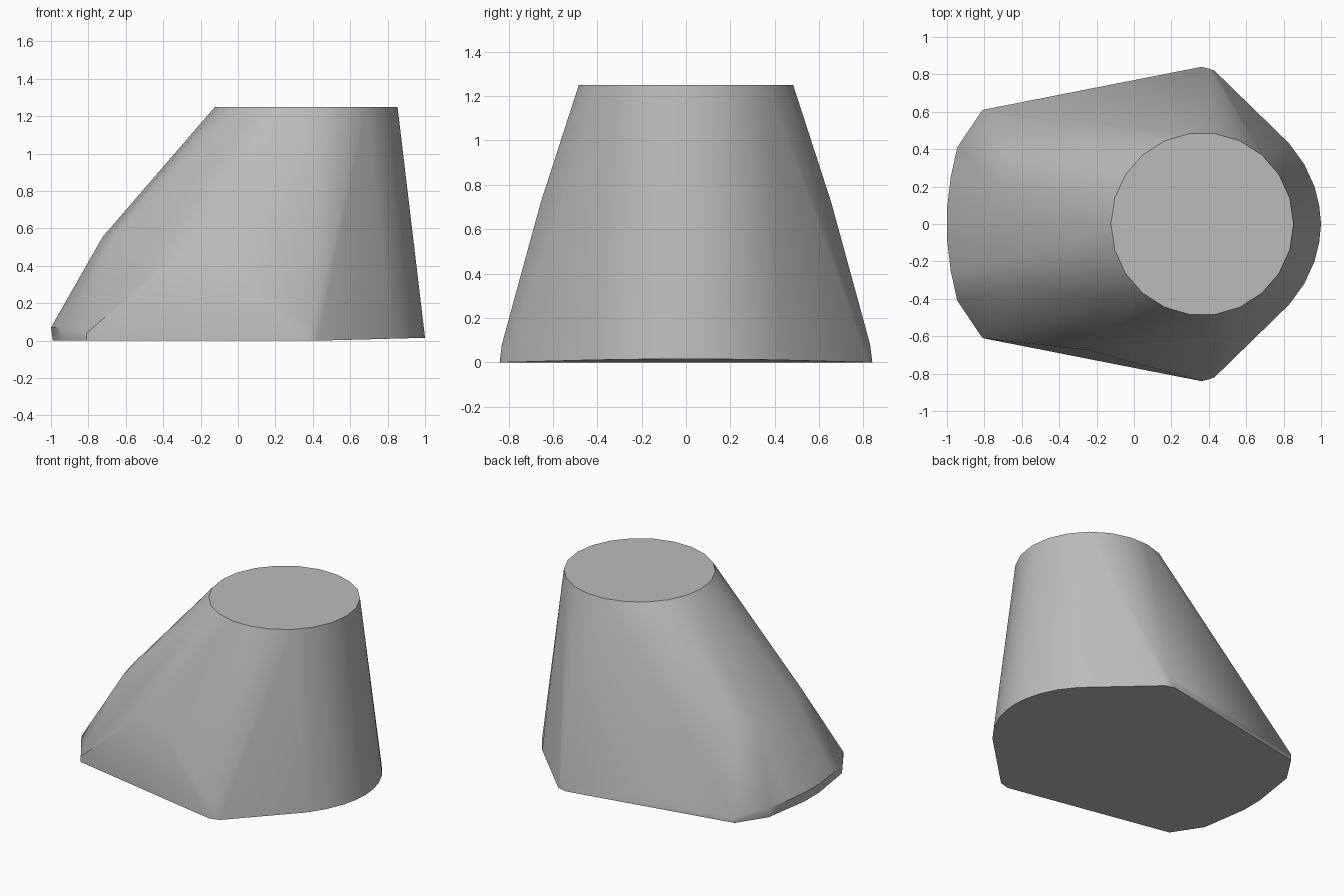
import bpy
import bmesh
from math import cos, sin, tau, pi, radians

cube = bpy.data.objects.get("Cube")
if cube:
    bpy.data.objects.remove(cube)

grey = bpy.data.materials.new("plain grey")
grey.use_nodes = True
colour = (0.5, 0.5, 0.5, 1)
grey.diffuse_color = colour
grey.node_tree.nodes["Principled BSDF"].inputs["Base Color"].default_value = colour

HEIGHT, TOP_X, TOP_R = 1.25, 0.365, 0.488


def top_point(angle):
    return TOP_X + TOP_R * cos(angle), TOP_R * sin(angle), HEIGHT


def mirrored(points):
    return [(x, s * y, z) for x, y, z in points for s in (1, -1)]


# flat round top
points = [top_point(tau * i / 22) for i in range(22)]

# base outline: toe corners, side corners, rounded heel
points += mirrored([(-0.81, 0.61, 0), (-0.94, 0.41, 0), (-0.99, 0.08, 0),
                    (0.36, 0.84, 0), (0.43, 0.82, 0)])
heel = [(0.83, 0.43), (0.91, 0.32), (0.965, 0.2), (0.99, 0.1), (1.0, 0)]
points += mirrored([(x, y, 0.015 * (x - 0.43) / 0.57) for x, y in heel])

# toe lip, and the bulge halfway up the sloping nose
toe = [(-0.81, 0.61, 0.04), (-0.945, 0.41, 0.07), (-0.98, 0.25, 0.07), (-1.0, 0.08, 0.07)]
points += mirrored(toe)
for i, (x, y, z) in enumerate(toe[1:]):
    tx, ty, tz = top_point(pi - 0.55 + 0.22 * i)
    t = 0.41
    points += mirrored([(x + (tx - x) * t - 0.085, y + (ty - y) * t, z + (tz - z) * t)])

# side ridges, and the single dent corner on the front flank
points += mirrored([(0.40, 0.83, 0.08), (0.43, 0.655, 0.72)])
points.append((-0.24, -0.675, 0.53))

# solid skin over all sections
bm = bmesh.new()
for p in points:
    bm.verts.new(p)
bmesh.ops.remove_doubles(bm, verts=bm.verts, dist=0.001)
hull = bmesh.ops.convex_hull(bm, input=bm.verts)
loose = {v for v in hull["geom_interior"] + hull["geom_unused"]
         if isinstance(v, bmesh.types.BMVert)}
bmesh.ops.delete(bm, geom=list(loose), context="VERTS")
bmesh.ops.dissolve_limit(bm, angle_limit=radians(0.5), verts=bm.verts, edges=bm.edges)
bmesh.ops.recalc_face_normals(bm, faces=bm.faces)

mesh = bpy.data.meshes.new("slanted_body")
bm.to_mesh(mesh)
bm.free()
mesh.materials.append(grey)
body = bpy.data.objects.new("slanted_body", mesh)
bpy.context.collection.objects.link(body)

bpy.context.view_layer.objects.active = body
body.select_set(True)
bpy.ops.object.shade_smooth_by_angle(angle=radians(30))
